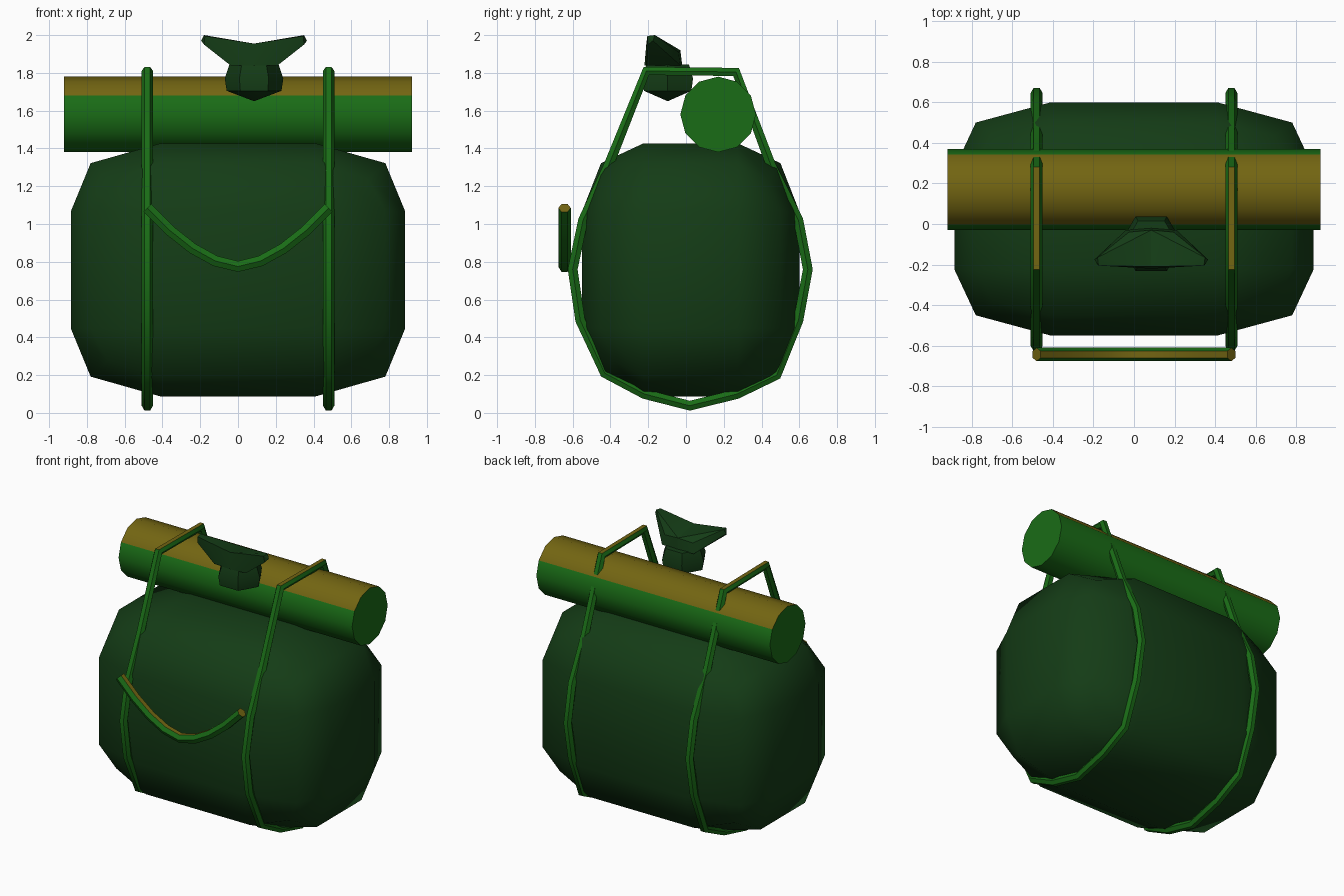
import bpy, bmesh, math
from mathutils import Vector, Matrix

if "Cube" in bpy.data.objects:
    bpy.data.objects.remove(bpy.data.objects["Cube"])


def material(name, rgb):
    m = bpy.data.materials.new(name)
    m.diffuse_color = (*rgb, 1)
    m.use_nodes = True
    m.node_tree.nodes["Principled BSDF"].inputs["Base Color"].default_value = m.diffuse_color
    return m


DARK = material("dark_green", (0.007, 0.045, 0.008))
GREEN = material("strap_green", (0.010, 0.150, 0.008))
OLIVE = material("olive_top", (0.170, 0.130, 0.006))


def finish(name, mesh, mats, angle):
    ob = bpy.data.objects.new(name, mesh)
    bpy.context.collection.objects.link(ob)
    mesh.materials.clear()
    for m in mats:
        mesh.materials.append(m)
    # upward-facing faces take the second colour
    if len(mats) > 1:
        for p in mesh.polygons:
            p.material_index = 1 if p.normal.z > 0.6 else 0
    bpy.ops.object.select_all(action='DESELECT')
    ob.select_set(True)
    bpy.context.view_layer.objects.active = ob
    if angle:
        bpy.ops.object.shade_smooth_by_angle(angle=math.radians(angle))
    return ob


def from_bmesh(name, bm, mats, angle):
    bmesh.ops.recalc_face_normals(bm, faces=bm.faces)
    mesh = bpy.data.meshes.new(name)
    bm.to_mesh(mesh)
    bm.free()
    mesh.update()
    return finish(name, mesh, mats, angle)


def tube(name, points, radius, cyclic):
    cu = bpy.data.curves.new(name + "_path", 'CURVE')
    cu.dimensions = '3D'
    cu.bevel_depth = radius
    cu.bevel_resolution = 1
    cu.use_fill_caps = True
    sp = cu.splines.new('POLY')
    sp.points.add(len(points) - 1)
    for p, co in zip(sp.points, points):
        p.co = (*co, 1)
    sp.use_cyclic_u = cyclic
    tmp = bpy.data.objects.new(name + "_path", cu)
    bpy.context.collection.objects.link(tmp)
    dg = bpy.context.evaluated_depsgraph_get()
    mesh = bpy.data.meshes.new_from_object(tmp.evaluated_get(dg))
    bpy.data.objects.remove(tmp)
    bm = bmesh.new()
    bm.from_mesh(mesh)
    return from_bmesh(name, bm, [GREEN, OLIVE], 50)


# pack body: a cube cut in thirds, with edges and corners pulled in
bm = bmesh.new()
bmesh.ops.create_cube(bm, size=2)
bmesh.ops.subdivide_edges(bm, edges=bm.edges[:], cuts=2, use_grid_fill=True)
center = Vector((0, 0.025, 0.757))
inner = (0.41, 0.25, 0.31)
outer = {1: (0.885, 0.575, 0.67), 2: (0.78, 0.475, 0.565), 3: (0.69, 0.41, 0.48)}
for v in bm.verts:
    n = sum(abs(c) > 0.9 for c in v.co)
    v.co = center + Vector([math.copysign(outer[n][i] if abs(c) > 0.9 else inner[i], c)
                            for i, c in enumerate(v.co)])
from_bmesh("pack_body", bm, [DARK], 80)

# bedroll on top
bm = bmesh.new()
bmesh.ops.create_cone(bm, cap_ends=True, segments=12, radius1=0.2, radius2=0.2, depth=1.84,
                      matrix=Matrix.Translation((0, 0.17, 1.58)) @ Matrix.Rotation(math.pi / 2, 4, 'Y'))
from_bmesh("bedroll", bm, [GREEN, OLIVE], 40)

# two straps looping round pack and bedroll
loop = [(-0.21, 1.81), (0.265, 1.805), (0.45, 1.31), (0.595, 1.02), (0.645, 0.76), (0.595, 0.49),
        (0.48, 0.20), (0.27, 0.10), (0.02, 0.038), (-0.22, 0.10), (-0.43, 0.21),
        (-0.56, 0.49), (-0.60, 0.76), (-0.545, 1.02), (-0.41, 1.31)]
for side, x in (("left", -0.48), ("right", 0.48)):
    tube(side + "_strap", [(x, y, z) for y, z in loop], 0.03, True)

# drooping cord across the front
tube("front_cord", [(0.48 * i / 4, -0.643, 0.775 + 0.31 * abs(i / 4) ** 1.7) for i in range(-4, 5)],
     0.033, False)

# knot: faceted cup
bm = bmesh.new()
cx, cy = 0.085, -0.097
rings = []
for r, z in ((0.145, 1.705), (0.155, 1.77), (0.13, 1.845)):
    rings.append([bm.verts.new((cx + r * math.cos(math.tau * k / 6), cy + r * math.sin(math.tau * k / 6), z))
                  for k in range(6)])
low = bm.verts.new((cx, cy, 1.65))
bm.faces.new(rings[-1])
for k in range(6):
    j = (k + 1) % 6
    bm.faces.new((low, rings[0][j], rings[0][k]))
    for a, b in zip(rings, rings[1:]):
        bm.faces.new((a[k], a[j], b[j], b[k]))
from_bmesh("knot_cup", bm, [DARK], 30)

# knot: two mirrored wings
wing = [(0, -0.03, 1.92), (0, -0.21, 1.955), (0, -0.02, 1.84), (0, -0.22, 1.84),
        (0.11, -0.04, 1.91), (0.125, -0.03, 1.84), (0.125, -0.21, 1.84),
        (0.265, -0.165, 2.0), (0.28, -0.175, 1.97), (0.265, -0.20, 1.95), (0.26, -0.205, 1.995)]
for side, s in (("left", -1), ("right", 1)):
    bm = bmesh.new()
    for x, y, z in wing:
        bm.verts.new((cx + s * x, y, z))
    res = bmesh.ops.convex_hull(bm, input=bm.verts[:])
    bmesh.ops.delete(bm, geom=[v for v in bm.verts if not v.link_faces], context='VERTS')
    from_bmesh(side + "_knot_wing", bm, [DARK], 30)
